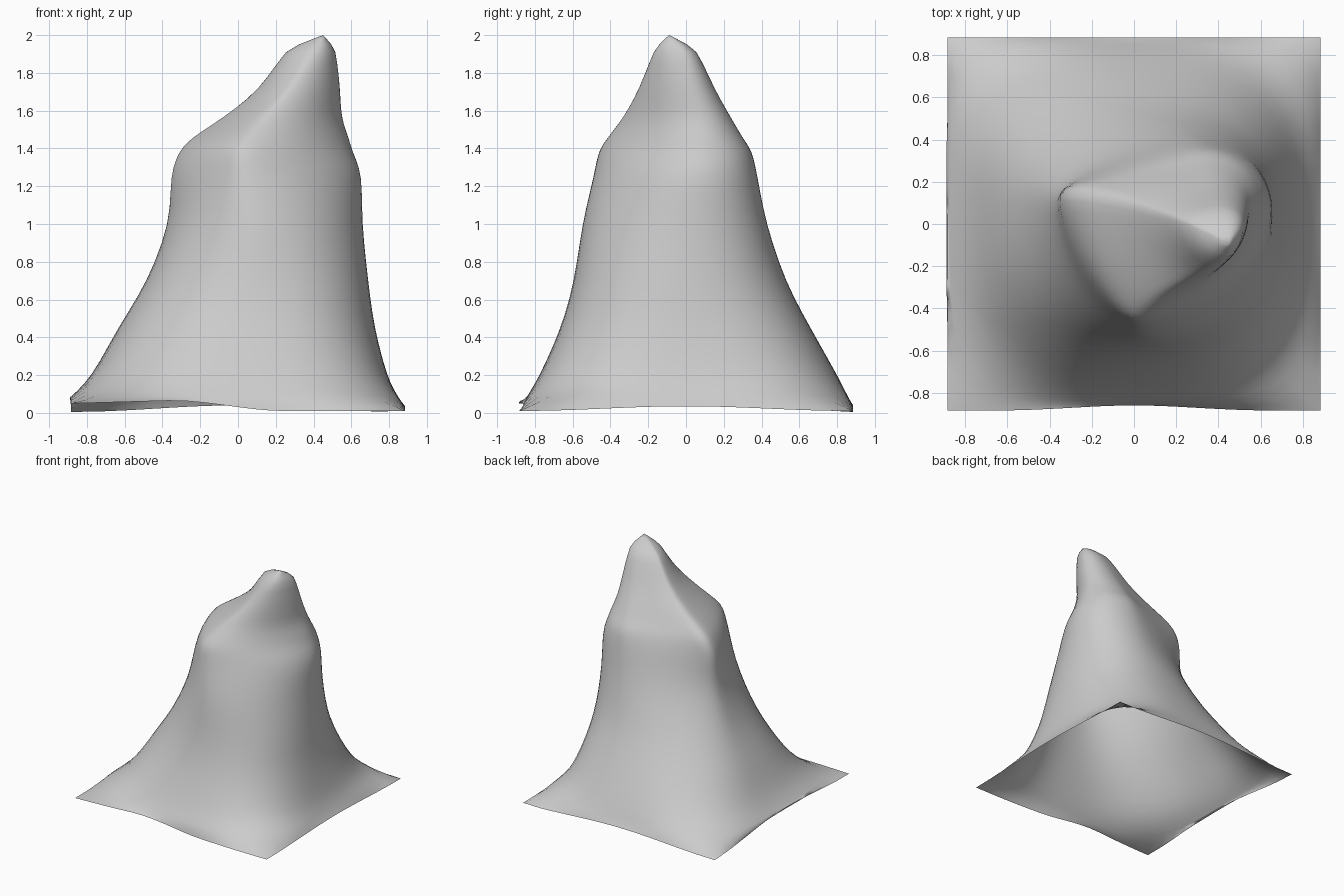
import bpy, bmesh, math

if "Cube" in bpy.data.objects:
    bpy.data.objects.remove(bpy.data.objects["Cube"])

SEG, SUB, H = 64, 3, 0.885

# contour levels: z, squareness of each quadrant (right-back, left-back,
# left-front, right-front), then extreme points right, back, left, front
LEVELS = [
    (0.09, (4.5, 4.5, 4.5, 4.5), (.845, 0), (0, .855), (-.88, .05), (0, -.84)),
    (0.20, (3, 2.9, 2.9, 3), (.79, 0), (.02, .80), (-.775, .06), (.03, -.775)),
    (0.45, (2.5, 2.3, 2.4, 2.5), (.725, 0), (.10, .66), (-.635, .08), (.08, -.665)),
    (0.70, (2.3, 2.0, 2.2, 2.3), (.69, 0), (.15, .53), (-.485, .10), (.10, -.595)),
    (1.00, (2.2, 1.55, 1.8, 2.0), (.66, .03), (.25, .43), (-.375, .11), (.08, -.55)),
    (1.25, (2.2, 1.2, 1.5, 1.75), (.655, .05), (.29, .38), (-.365, .15), (.03, -.495)),
    (1.38, (2.2, 1.0, 1.35, 1.65), (.61, .07), (.31, .35), (-.325, .17), (.01, -.47)),
    (1.46, (2.2, .95, 1.3, 1.65), (.585, .07), (.32, .30), (-.25, .16), (.04, -.42)),
    (1.57, (2.2, 1.1, 1.3, 1.75), (.55, .06), (.34, .235), (-.08, .12), (.13, -.335)),
    (1.72, (2.2, 1.4, 1.5, 1.8), (.54, .02), (.37, .15), (.11, .06), (.28, -.25)),
    (1.91, (2.2, 1.8, 1.8, 2.0), (.515, -.02), (.42, .055), (.255, 0), (.40, -.17)),
]
SUMMIT = (.45, -.09, 2.0)


def contour(ns, pts):
    """Superellipse quadrants joining the four extreme points."""
    out = []
    for i in range(SEG):
        q, k = divmod(i, SEG // 4)
        a = math.pi / 2 * k / (SEG // 4)
        c, s, n = math.cos(a), math.sin(a), ns[q]
        r = (c ** n + s ** n) ** (-1 / n)
        p0, p1 = pts[q], pts[(q + 1) % 4]
        if q % 2 == 0:      # from an x extreme to a y extreme
            out.append((p1[0] + (p0[0] - p1[0]) * c * r, p0[1] + (p1[1] - p0[1]) * s * r))
        else:
            out.append((p0[0] + (p1[0] - p0[0]) * s * r, p1[1] + (p0[1] - p1[1]) * c * r))
    return out


def hem():
    """Square base edge, lifted gently between its corners."""
    out = []
    for x, y in contour([1000] * 4, [(H, 0), (0, H), (-H, 0), (0, -H)]):
        u, v = x / H, y / H
        bump = math.cos(u * math.pi / 2) ** 2
        if abs(u) > abs(v):
            side = math.cos(v * math.pi / 2) ** 2
            z = .01 + .025 * side if u > 0 else .005 + .0225 * (1 - v) + .06 * side
        elif v > 0:
            z = .005 + .035 * bump
        else:
            t = min(max((.25 - x) / .6, 0), 1)
            z = .01 + .055 * t * t * (3 - 2 * t) - .015 * max(0, -u - .4) / .6
            y += .025 * bump ** 2
        out.append((x, y, z))
    return out


def catmull(a, b, c, d, t):
    return tuple(.5 * (2 * q + (r - p) * t + (2 * p - 5 * q + 4 * r - s) * t * t
                       + (3 * q - p - 3 * r + s) * t ** 3) for p, q, r, s in zip(a, b, c, d))


keys = [hem()] + [[(x, y, l[0]) for x, y in contour(l[1], l[2:])] for l in LEVELS]
keys.append([SUMMIT] * SEG)

# smooth interpolation between the contour levels
rings = []
for j in range(len(keys) - 1):
    a, d = keys[max(j - 1, 0)], keys[min(j + 2, len(keys) - 1)]
    for k in range(SUB):
        rings.append([catmull(*p, k / SUB) for p in zip(a, keys[j], keys[j + 1], d)])

# skin the rings into one open-bottomed sheet
bm = bmesh.new()
rows = [[bm.verts.new(p) for p in ring] for ring in rings]
for lo, hi in zip(rows, rows[1:]):
    for i in range(SEG):
        m = (i + 1) % SEG
        bm.faces.new((lo[i], lo[m], hi[m], hi[i]))
tip = bm.verts.new(SUMMIT)
for i in range(SEG):
    bm.faces.new((rows[-1][i], rows[-1][(i + 1) % SEG], tip))

# relax the slopes above the hem to blend the quadrants
inner = [v for row in rows[3:-3] for v in row]
for _ in range(3):
    bmesh.ops.smooth_vert(bm, verts=inner, factor=.5,
                          use_axis_x=True, use_axis_y=True, use_axis_z=True)
for f in bm.faces:
    f.smooth = True
mesh = bpy.data.meshes.new("mountain_peak")
bm.to_mesh(mesh)
bm.free()
bpy.context.collection.objects.link(bpy.data.objects.new("mountain_peak", mesh))
